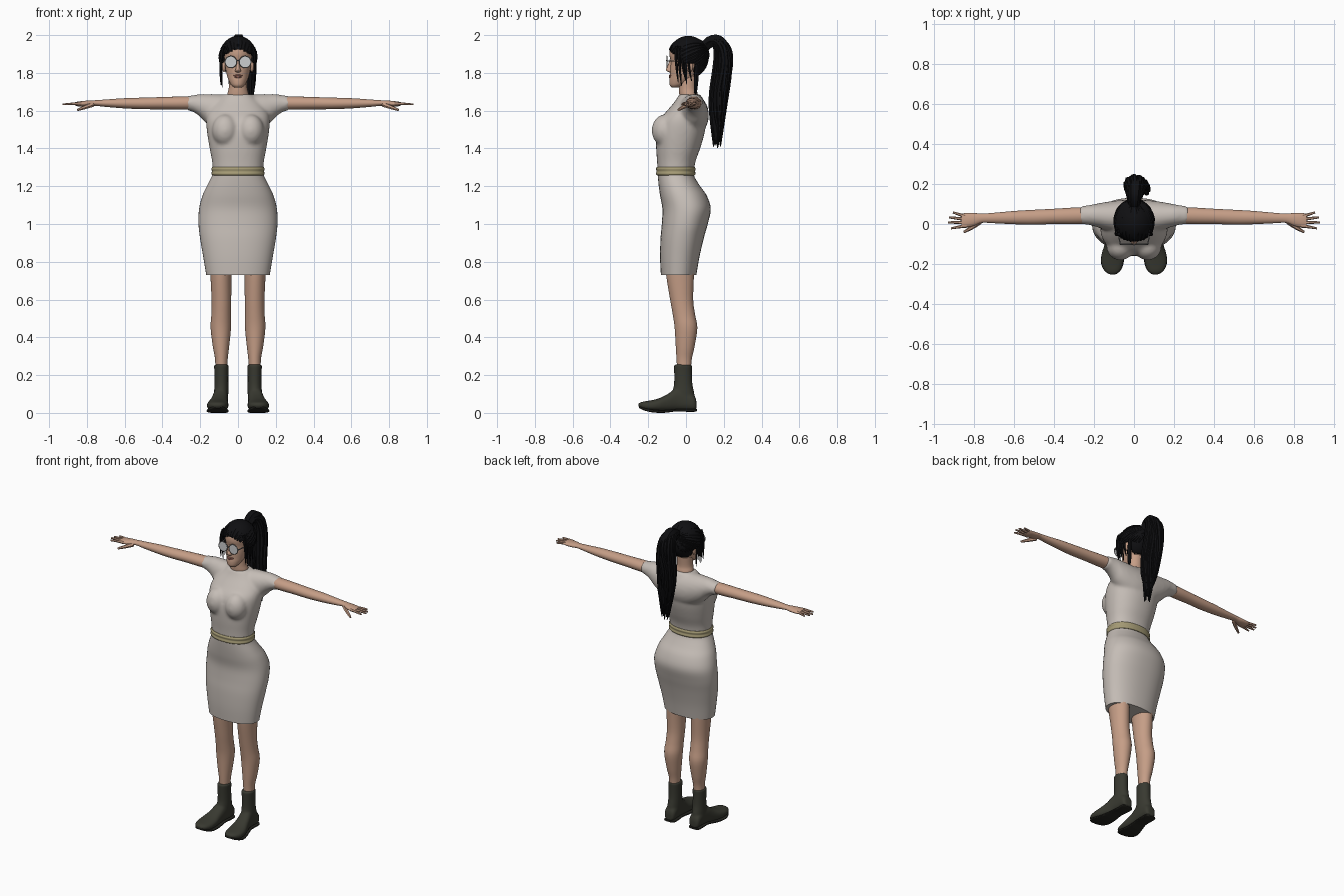
import bpy, bmesh, math, random
from mathutils import Vector, Matrix

random.seed(4)
if "Cube" in bpy.data.objects:
    bpy.data.objects.remove(bpy.data.objects["Cube"])


def material(name, *rgb):
    m = bpy.data.materials.new(name)
    m.use_nodes = True
    m.diffuse_color = (*rgb, 1)
    bsdf = m.node_tree.nodes["Principled BSDF"]
    bsdf.inputs["Base Color"].default_value = (*rgb, 1)
    bsdf.inputs["Roughness"].default_value = 0.8
    return m


SKIN = material("skin", 0.56, 0.34, 0.24)
CLOTH = material("pale cloth", 0.56, 0.51, 0.47)
BELT = material("belt tan", 0.38, 0.33, 0.18)
BOOT = material("boot leather", 0.04, 0.041, 0.03)
SOLE = material("sole", 0.018, 0.018, 0.014)
HAIR = material("black hair", 0.005, 0.005, 0.006)
LENS = material("lens grey", 0.6, 0.61, 0.62)
FRAME = material("frame grey", 0.2, 0.2, 0.2)
LIPS = material("lips", 0.4, 0.17, 0.13)


def smooth_rings(rings, steps=4):
    """Catmull-Rom interpolation of the ring parameters."""
    out = []
    for i in range(len(rings) - 1):
        a, b, c, d = (Vector(rings[min(max(i + k, 0), len(rings) - 1)]) for k in (-1, 0, 1, 2))
        for s in range(steps):
            t = s / steps
            out.append(b + (c - a) * t / 2 + (a - b * 2.5 + c * 2 - d / 2) * t * t
                       + (b * 1.5 - a / 2 - c * 1.5 + d / 2) * t ** 3)
    return out + [Vector(rings[-1])]


def loft(bm, rings, axis="z", power=2.0, sides=32):
    """Each ring: place on axis, centre and half width across, low and high of the third axis."""
    order = {"z": (1, 2, 0), "x": (0, 1, 2), "y": (1, 0, 2)}[axis]
    loops = []
    for pos, mid, half, low, high in smooth_rings(rings):
        loop = []
        for k in range(sides):
            a = math.tau * k / sides
            u, v = (math.copysign(abs(w) ** (2 / power), w) for w in (math.cos(a), math.sin(a)))
            p = (pos, mid + half * u, (low + high) / 2 + (high - low) / 2 * v)
            loop.append(bm.verts.new([p[j] for j in order]))
        loops.append(loop)
    for one, two in zip(loops, loops[1:]):
        for k in range(sides):
            n = (k + 1) % sides
            bm.faces.new((one[k], one[n], two[n], two[k]))
    bm.faces.new(loops[0])
    bm.faces.new(loops[-1])
    return bm


def blob(bm, centre, size):
    bmesh.ops.create_uvsphere(bm, u_segments=20, v_segments=12, radius=1,
                              matrix=Matrix.LocRotScale(Vector(centre), None, Vector(size)))
    return bm


def finish(bm, name, mat, mirror=False, voxel=0, angle=50):
    bmesh.ops.recalc_face_normals(bm, faces=bm.faces[:])
    me = bpy.data.meshes.new(name)
    bm.to_mesh(me)
    bm.free()
    me.materials.append(mat)
    me.shade_smooth()
    me.set_sharp_from_angle(angle=math.radians(angle))
    ob = bpy.data.objects.new(name, me)
    bpy.context.collection.objects.link(ob)
    if mirror:
        ob.modifiers.new("mirror", "MIRROR").use_mirror_merge = False
    if voxel:
        rm = ob.modifiers.new("remesh", "REMESH")
        rm.mode, rm.voxel_size, rm.use_smooth_shade = "VOXEL", voxel, True
        sm = ob.modifiers.new("smooth", "SMOOTH")
        sm.factor, sm.iterations = 0.5, 8
    return ob


def tubes(name, mat, paths, mirror=False):
    """Tapered tubes; each path is (points, radii)."""
    cu = bpy.data.curves.new(name, "CURVE")
    cu.dimensions, cu.bevel_depth, cu.bevel_resolution = "3D", 1, 1
    cu.use_fill_caps, cu.resolution_u = True, 5
    for points, radii in paths:
        sp = cu.splines.new("NURBS")
        sp.points.add(len(points) - 1)
        for q, p, r in zip(sp.points, points, radii):
            q.co, q.radius = (*p, 1), r
        sp.order_u, sp.use_endpoint_u = min(4, len(points)), True
    tmp = bpy.data.objects.new(name + "_path", cu)
    bpy.context.collection.objects.link(tmp)
    me = bpy.data.meshes.new_from_object(tmp.evaluated_get(bpy.context.evaluated_depsgraph_get()))
    bm = bmesh.new()
    bm.from_mesh(me)
    bpy.data.objects.remove(tmp)
    bpy.data.meshes.remove(me)
    return finish(bm, name, mat, mirror)


new = bmesh.new

# Dress: skirt, then bodice with sleeves and bust fused together
finish(loft(new(), [(.73, 0, .168, -.133, .055), (.82, 0, .183, -.137, .07), (.92, 0, .2, -.135, .093),
                    (1.0, 0, .209, -.128, .115), (1.08, 0, .206, -.125, .131), (1.15, 0, .188, -.137, .11),
                    (1.2, 0, .165, -.144, .075), (1.25, 0, .14, -.149, .045), (1.28, 0, .131, -.15, .04)],
            power=2.2, sides=48), "skirt", CLOTH)
body = loft(new(), [(1.26, 0, .133, -.15, .04), (1.33, 0, .137, -.153, .05), (1.4, 0, .15, -.158, .075),
                    (1.48, 0, .163, -.158, .098), (1.55, 0, .168, -.14, .106), (1.6, 0, .155, -.1, .104),
                    (1.65, 0, .115, -.058, .096), (1.687, 0, .072, -.036, .074)], power=2.2, sides=48)
half = [(.05, .035, .085, 1.47, 1.686), (.12, .038, .075, 1.5, 1.688), (.17, .042, .063, 1.535, 1.688),
        (.2, .044, .055, 1.567, 1.688), (.235, .045, .048, 1.592, 1.682), (.27, .044, .045, 1.602, 1.678)]
loft(body, [(-x, *rest) for x, *rest in reversed(half)] + half, "x")
for side in (-1, 1):
    blob(body, (side * .068, -.112, 1.495), (.07, .07, .085))
finish(body, "bodice", CLOTH, voxel=.009)
finish(loft(new(), [(1.258, 0, .136, -.154, .046), (1.266, 0, .141, -.159, .051), (1.279, 0, .138, -.156, .048),
                    (1.292, 0, .141, -.159, .051), (1.302, 0, .136, -.154, .046)],
            power=2.2, sides=48), "belt", BELT)

# Legs, arms and neck
finish(loft(new(), [(.2, .09, .031, -.045, .025), (.28, .088, .033, -.05, .03), (.35, .09, .043, -.054, .045),
                    (.45, .091, .054, -.06, .06), (.52, .089, .052, -.07, .048), (.6, .088, .052, -.084, .038),
                    (.73, .09, .056, -.105, .042), (.82, .09, .06, -.11, .045)]), "legs", SKIN, True)
finish(loft(new(), [(.2, .043, .04, 1.605, 1.676), (.3, .041, .041, 1.605, 1.675), (.4, .038, .038, 1.607, 1.672),
                    (.5, .034, .037, 1.608, 1.669), (.6, .032, .033, 1.612, 1.666), (.7, .03, .026, 1.62, 1.659),
                    (.76, .029, .023, 1.626, 1.655), (.8, .023, .032, 1.622, 1.653), (.84, .018, .037, 1.622, 1.649),
                    (.862, .017, .034, 1.627, 1.645)], "x", sides=20), "arms", SKIN, True)
finish(loft(new(), [(1.65, 0, .062, -.032, .07), (1.69, 0, .056, -.036, .062), (1.72, 0, .049, -.037, .056),
                    (1.78, 0, .048, -.035, .06)]), "neck", SKIN)

# Fingers fan out from the palm, thumb dips forward
tips = [((.855, .042), (.905, .058)), ((.857, .026), (.925, .033)),
        ((.857, .008), (.93, .008)), ((.853, -.01), (.915, -.022))]
fingers = [([(.83, a[1] * .8, 1.636), (*a, 1.638), (*b, 1.633)], (.01, .009, .005)) for a, b in tips]
fingers.append(([(.77, .012, 1.632), (.805, -.016, 1.62), (.85, -.04, 1.603)], (.013, .012, .006)))
tubes("fingers", SKIN, fingers, True)

# Boots: shaft and foot fused, with a thin sole
boot = loft(new(), [(.05, .089, .036, -.055, .05), (.1, .089, .038, -.072, .045), (.15, .088, .037, -.064, .035),
                    (.2, .088, .037, -.063, .032), (.256, .088, .039, -.064, .032)])
loft(boot, [(.055, .09, .02, .02, .06), (.045, .09, .035, .012, .09), (0, .09, .038, .012, .12),
            (-.05, .093, .04, .012, .13), (-.1, .1, .046, .008, .098), (-.15, .106, .056, .008, .075),
            (-.2, .109, .055, .012, .064), (-.235, .108, .04, .022, .058), (-.252, .107, .018, .032, .05)],
     "y", 2.5)
finish(boot, "boots", BOOT, True, voxel=.006)
finish(loft(new(), [(.058, .09, .02, .01, .02), (.045, .09, .037, .006, .02), (0, .09, .039, .006, .02),
                    (-.05, .093, .039, .008, .02), (-.12, .102, .05, 0, .014), (-.18, .108, .058, .003, .018),
                    (-.225, .108, .046, .014, .028), (-.25, .107, .02, .027, .036)], "y", 4), "soles", SOLE, True)

# Head with nose, ears and lips
head = loft(new(), [(1.722, 0, .018, -.075, -.04), (1.735, 0, .035, -.086, -.01), (1.76, 0, .049, -.088, .03),
                    (1.785, 0, .058, -.085, .06), (1.82, 0, .066, -.084, .085), (1.86, 0, .071, -.081, .096),
                    (1.9, 0, .074, -.088, .1), (1.94, 0, .068, -.08, .098), (1.975, 0, .045, -.045, .07)])
loft(head, [(1.802, 0, .008, -.088, -.07), (1.81, 0, .016, -.101, -.07), (1.82, 0, .013, -.106, -.07),
            (1.84, 0, .009, -.096, -.07), (1.87, 0, .008, -.087, -.07)], sides=16)
for side in (-1, 1):
    blob(head, (side * .074, .02, 1.835), (.011, .018, .03))
finish(head, "head", SKIN)
finish(blob(blob(new(), (0, -.083, 1.786), (.024, .008, .005)), (0, -.083, 1.778), (.019, .008, .006)), "lips", LIPS)

# Round glasses
lens, facing = new(), Matrix.Rotation(math.pi / 2, 4, "X")
bmesh.ops.create_cone(lens, cap_ends=True, segments=28, radius1=.031, radius2=.031, depth=.005,
                      matrix=Matrix.Translation((.038, -.1, 1.858)) @ facing)
finish(lens, "lenses", LENS, True)
rim = [(.038 + .031 * math.cos(a), -.101, 1.858 + .031 * math.sin(a))
       for a in (math.tau * k / 20 for k in range(21))]
tubes("glasses_frame", FRAME, [(rim, [.003] * 21),
                               ([(.008, -.1, 1.862), (.004, -.104, 1.866), (0, -.105, 1.866)], [.0025] * 3),
                               ([(.068, -.1, 1.862), (.08, -.06, 1.862), (.081, .02, 1.86)], [.003] * 3)], True)

# Hair cap, opened around the face and ears
CENTRE, SIZE = Vector((0, .012, 1.883)), Vector((.099, .108, .113))


def hairline(co):
    if co.y < -.03:
        return 1.925 - 4 * co.x ** 2
    return 1.845 if co.y < .045 else 1.785


cap = new()
bmesh.ops.create_uvsphere(cap, u_segments=48, v_segments=32, radius=1,
                          matrix=Matrix.LocRotScale(CENTRE, None, SIZE))
low = [f for f in cap.faces if f.calc_center_median().z < hairline(f.calc_center_median())]
bmesh.ops.delete(cap, geom=low, context="FACES")
finish(cap, "hair_cap", HAIR).modifiers.new("thickness", "SOLIDIFY").thickness = .012

# Combed strands sweep from the hairline to the ponytail
combed, knot = [], Vector((0, .9, .42))
for k in range(31):
    a = math.radians(-150 + 10 * k)
    start = Vector((math.sin(a), -math.cos(a), .42 - .8 * (1 - math.cos(a)) / 2 - .25 * abs(math.sin(a)))).normalized()
    path = []
    for s in range(7):
        d = start.lerp(knot, s / 6).normalized() * (.98 + random.uniform(-.015, .02))
        path.append(CENTRE + d * SIZE)
    combed.append((path, (.004, .008, .009, .009, .009, .009, .008)))
tubes("combed_strands", HAIR, combed)

# Ponytail: a core with loose strands around it
spine = [Vector(p) for p in ((0, .09, 1.93), (.002, .135, 1.985), (.005, .195, 1.965), (.01, .2, 1.86),
                             (.015, .185, 1.75), (.022, .17, 1.65), (.03, .168, 1.55), (.035, .165, 1.44))]
spread = (.015, .022, .036, .045, .046, .044, .036, .02)
tail = [(spine, (.03, .036, .042, .046, .045, .042, .034, .012))]
for k in range(34):
    a, reach, end = random.uniform(0, math.tau), random.uniform(.6, 1), random.uniform(-.04, .08)
    path = []
    for i, (p, w) in enumerate(zip(spine, spread)):
        b = a + .15 * i + random.uniform(-.3, .3)
        drop = end if i == 7 else 0
        path.append(p + Vector((1.25 * w * reach * math.cos(b), w * reach * math.sin(b), drop)))
    tail.append((path, (.008, .011, .013, .014, .014, .013, .01, .003)))
tubes("ponytail", HAIR, tail)

# Loose locks framing the face
locks = []
for side in (-1, 1):
    for k in range(5):
        y, end = -.05 + .016 * k, 1.74 + random.uniform(-.02, .05)
        locks.append(([(side * .075, y, 1.94), (side * .095, y - .006, 1.89), (side * .088, y, 1.82),
                       (side * random.uniform(.08, .095), y + random.uniform(-.01, .02), end)],
                      (.008, .009, .008, .002)))
locks.append(([(.08, .06, 1.85), (.09, .055, 1.78), (.072, .05, 1.72), (.08, .05, 1.67)], (.01, .016, .014, .003)))
tubes("face_locks", HAIR, locks)
